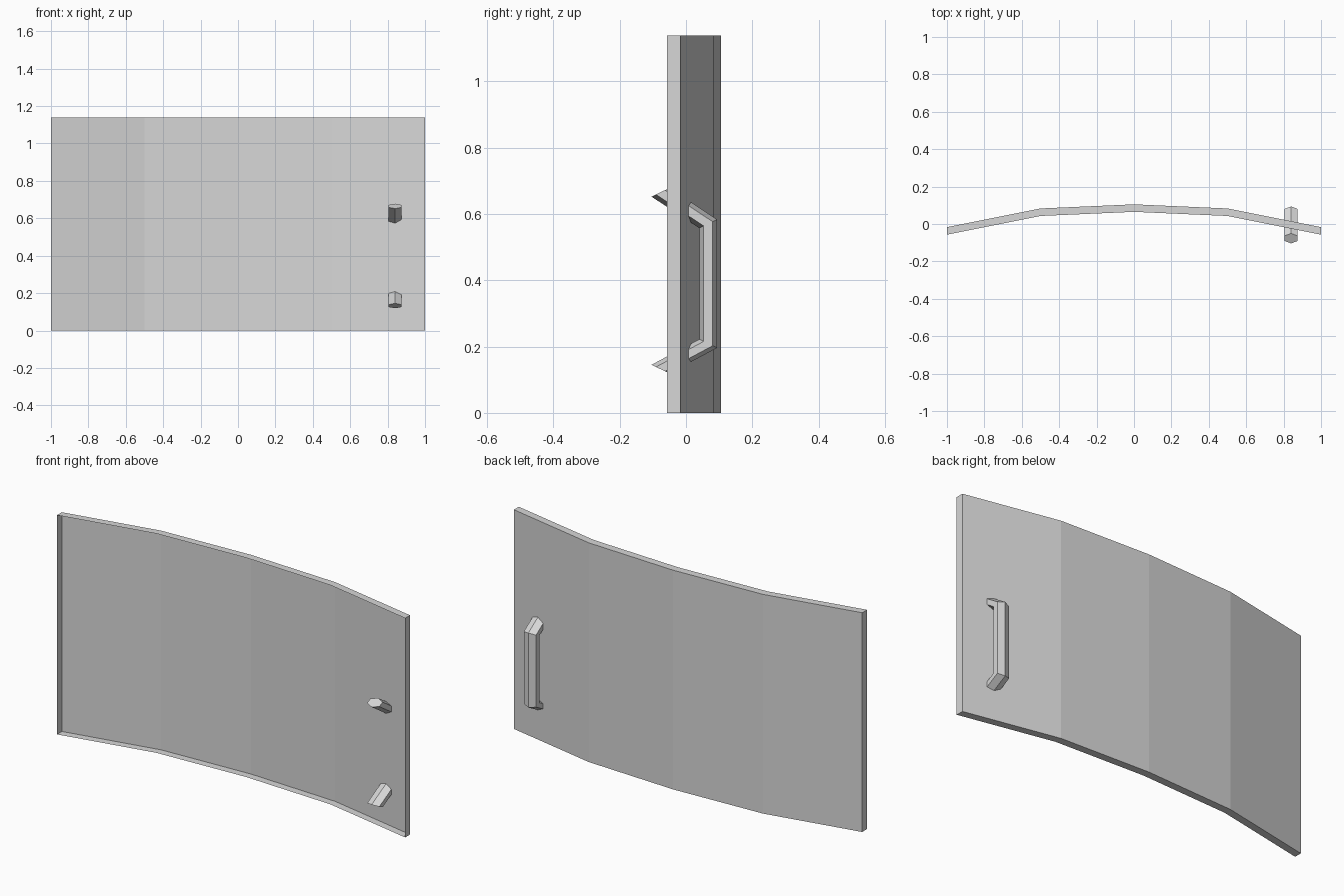
import bpy
import bmesh

cube = bpy.data.objects.get("Cube")
if cube:
    bpy.data.objects.remove(cube, do_unlink=True)

# Single plain grey finish
grey = bpy.data.materials.new("plain_grey")
grey.use_nodes = True
colour = (0.68, 0.68, 0.68, 1)
grey.diffuse_color = colour
grey.node_tree.nodes["Principled BSDF"].inputs["Base Color"].default_value = colour


def loft(name, rings, closed=True):
    """Skin matching rings and cap both ends; closed=False omits the last side."""
    bm = bmesh.new()
    loops = [[bm.verts.new(p) for p in ring] for ring in rings]
    count = len(loops[0])
    for a, b in zip(loops, loops[1:]):
        for i in range(count if closed else count - 1):
            j = (i + 1) % count
            bm.faces.new((a[i], a[j], b[j], b[i]))
    bm.faces.new(loops[0][::-1])
    bm.faces.new(loops[-1])
    mesh = bpy.data.meshes.new(name)
    bm.to_mesh(mesh)
    bm.free()
    mesh.materials.append(grey)
    obj = bpy.data.objects.new(name, mesh)
    bpy.context.collection.objects.link(obj)


# Bowed panel: a shallow tray, open at the front, sectioned along x (x, front y)
HEIGHT, THICK = 1.138, 0.04
bow = [(-1, -0.057), (-0.5, 0.043), (0, 0.065), (0.5, 0.043), (1, -0.057)]
loft("curved_door_panel", [
    [(x, y, 0), (x, y + THICK, 0), (x, y + THICK, HEIGHT), (x, y, HEIGHT)]
    for x, y in bow], closed=False)

# Pull handle: squashed hexagon swept through four mitred stations.
# Each station is (centre y, centre z, z lean from centre to back ridge).
HANDLE_X, HALF_W, HALF_D = 0.84, 0.035, 0.027
hexagon = [(0, 1), (-1, 0.5), (-1, -0.5), (0, -1), (1, -0.5), (1, 0.5)]
stations = [(-0.077, 0.132, -0.013), (0.067, 0.209, -0.013),
            (0.067, 0.570, 0.013), (-0.077, 0.665, 0.013)]
loft("pull_handle", [
    [(HANDLE_X + u * HALF_W, y + v * HALF_D, z + v * lean) for u, v in hexagon]
    for y, z, lean in stations])
